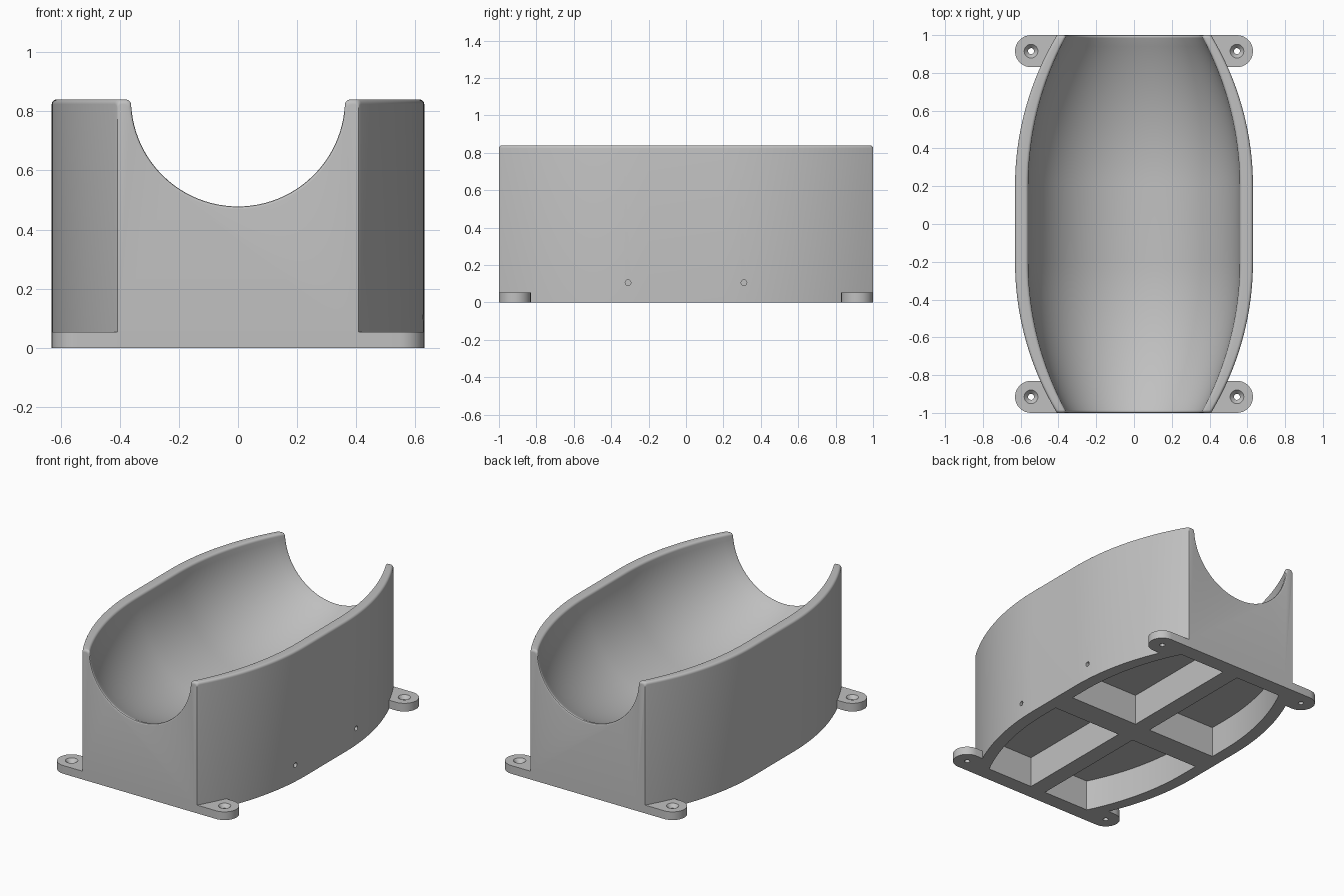
import bpy, bmesh
from math import sin, cos, asin, pi, sqrt, radians
from mathutils import Matrix, Vector

TOP = 0.84        # rim height
FILLET = 0.016    # rim rounding
STRAIGHT = 0.2    # half length of the straight middle

cube = bpy.data.objects.get("Cube")
if cube:
    bpy.data.objects.remove(cube, do_unlink=True)

grey = bpy.data.materials.new("plain grey")
grey.use_nodes = True
COLOUR = (0.53, 0.53, 0.53, 1)
grey.diffuse_color = COLOUR
grey.node_tree.nodes["Principled BSDF"].inputs["Base Color"].default_value = COLOUR


def barrel(y, middle, end):
    """Half width at y: straight in the middle, then a tangent arc to the end."""
    d = max(0, abs(y) - STRAIGHT)
    run, drop = 1 - STRAIGHT, middle - end
    radius = (run * run + drop * drop) / (2 * drop)
    return middle - radius + sqrt(radius * radius - d * d)


def finish(name, bm):
    bmesh.ops.recalc_face_normals(bm, faces=bm.faces[:])
    mesh = bpy.data.meshes.new(name)
    bm.to_mesh(mesh)
    bm.free()
    mesh.materials.append(grey)
    obj = bpy.data.objects.new(name, mesh)
    bpy.context.collection.objects.link(obj)
    return obj


def loft(name, rings):
    """Skin closed rings of equal length and cap both ends."""
    bm = bmesh.new()
    rows = [[bm.verts.new(p) for p in ring] for ring in rings]
    n = len(rows[0])
    for a, b in zip(rows, rows[1:]):
        for i in range(n):
            j = (i + 1) % n
            bm.faces.new((a[i], a[j], b[j], b[i]))
    bm.faces.new(rows[0])
    bm.faces.new(rows[-1])
    return finish(name, bm)


def prism(name, outline, z0, z1):
    return loft(name, [[(x, y, z) for x, y in outline] for z in (z0, z1)])


def cone(name, start, end, r0, r1):
    start, end = Vector(start), Vector(end)
    axis = end - start
    bm = bmesh.new()
    place = Matrix.Translation((start + end) / 2) @ axis.to_track_quat('Z', 'Y').to_matrix().to_4x4()
    bmesh.ops.create_cone(bm, cap_ends=True, segments=24, radius1=r0, radius2=r1,
                          depth=axis.length, matrix=place)
    return finish(name, bm)


def combine(target, tool, operation):
    mod = target.modifiers.new(tool.name, 'BOOLEAN')
    mod.object, mod.operation, mod.solver = tool, operation, 'EXACT'
    bpy.context.view_layer.objects.active = target
    bpy.ops.object.modifier_apply(modifier=mod.name)
    bpy.data.objects.remove(tool, do_unlink=True)


def section(y, inset):
    """Cross-section of the cradle; inset rounds over the end edges."""
    w = barrel(y, 0.63, 0.408)
    r = barrel(y, 0.56, 0.355) + inset
    top = TOP - inset
    f = min(FILLET, (w - r) / 2.2)
    half = [(w, 0), (w, top - f)]
    for k in range(1, 6):
        a = k / 5 * pi / 2
        half.append((w - f + f * cos(a), top - f + f * sin(a)))
    for k in range(6):
        a = pi / 2 + k / 5 * pi / 2
        half.append((r + f + f * cos(a), top - f + f * sin(a)))
    a0 = asin((f + inset) / r)
    for k in range(1, 25):
        a = a0 + (pi / 2 - a0) * k / 24
        half.append((r * cos(a), TOP - r * sin(a)))
    mirrored = [(-x, z) for x, z in reversed(half[:-1])]
    return [(x, y, z) for x, z in half + mirrored]


# Cradle body with barrel-shaped trough
stations = [(STRAIGHT + (1 - FILLET - STRAIGHT) * k / 18, 0) for k in range(19)]
for k in range(1, 6):
    a = k / 5 * pi / 2
    stations.append((1 - FILLET + FILLET * sin(a), FILLET * (1 - cos(a))))
stations = [(-y, d) for y, d in reversed(stations)] + stations
body = loft("cradle_body", [section(y, d) for y, d in stations])

# Mounting strips with rounded ears at both ends
EAR_X, EAR_Y, EAR_R = 0.545, 0.915, 0.085
for side in (-1, 1):
    outline = []
    for k in range(34):
        right = k < 17
        a = -pi / 2 + (k if right else k - 1) * pi / 16
        outline.append(((EAR_X if right else -EAR_X) + EAR_R * cos(a),
                        side * EAR_Y + EAR_R * sin(a)))
    combine(body, prism("mounting_strip", outline, 0, 0.053), 'UNION')

# Four pockets in the underside, leaving a cross of ribs
RIB_X, RIB_Y, POCKET_END = 0.055, 0.08, 0.9
curve = []
for k in range(21):
    y = RIB_Y + (POCKET_END - RIB_Y) * k / 20
    curve.append((barrel(y, 0.63, 0.408) - 0.08, y))
plan = [(RIB_X, RIB_Y)] + curve + [(RIB_X, POCKET_END)]
for sx in (-1, 1):
    for sy in (-1, 1):
        combine(body, prism("pocket", [(sx * x, sy * y) for x, y in plan], -0.1, 0.2), 'DIFFERENCE')
        # Countersunk screw hole in each ear
        x, y = sx * EAR_X, sy * EAR_Y
        combine(body, cone("screw_hole", (x, y, -0.05), (x, y, 0.1), 0.016, 0.016), 'DIFFERENCE')
        combine(body, cone("countersink", (x, y, 0.03), (x, y, 0.057), 0.016, 0.04), 'DIFFERENCE')

# Two small holes through one side wall
for y in (-0.31, 0.31):
    combine(body, cone("side_hole", (0.5, y, 0.105), (0.7, y, 0.105), 0.015, 0.015), 'DIFFERENCE')

# Smooth curves, crisp edges
bpy.ops.object.select_all(action='DESELECT')
body.select_set(True)
bpy.context.view_layer.objects.active = body
bpy.ops.object.shade_smooth_by_angle(angle=radians(30))
